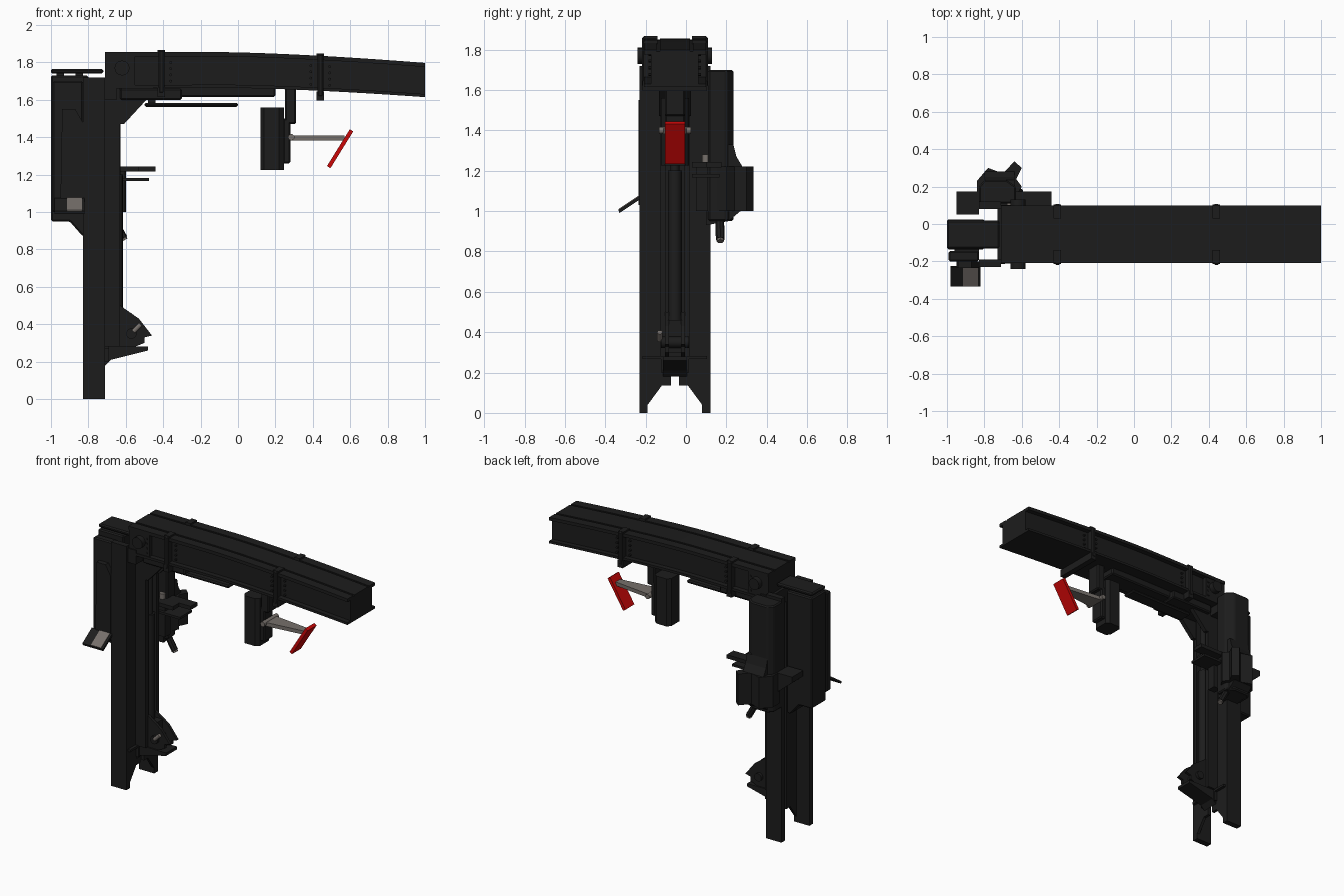
import bpy, bmesh
from mathutils import Vector

if "Cube" in bpy.data.objects:
    bpy.data.objects.remove(bpy.data.objects["Cube"], do_unlink=True)


def material(name, red, green, blue):
    mat = bpy.data.materials.new(name)
    mat.use_nodes = True
    mat.diffuse_color = (red, green, blue, 1)
    mat.node_tree.nodes["Principled BSDF"].inputs["Base Color"].default_value = (red, green, blue, 1)
    return mat


BLACK = material("charcoal black", .012, .012, .012)
RED = material("pad red", .6, .002, .002)
GREY = material("worn metal grey", .18, .16, .145)

# Shared planes of the frame: x of case, leg, web and front face, then centre y and column top
CASE, LEG, WEB, FACE, TIP = -1, -.83, -.71, -.63, 1
MID = -.055
TOP = 1.7
SOFT = .008
THIN = .02
SIDES = {"right": -1, "left": 1}


def finish(name, bm, mat, soft=False, smooth=False):
    bmesh.ops.recalc_face_normals(bm, faces=bm.faces)
    mesh = bpy.data.meshes.new(name)
    bm.to_mesh(mesh)
    bm.free()
    mesh.materials.append(mat)
    ob = bpy.data.objects.new(name, mesh)
    bpy.context.collection.objects.link(ob)
    if soft:
        bevel = ob.modifiers.new("edge", "BEVEL")
        bevel.width, bevel.segments = SOFT, 1
    if smooth:
        bpy.ops.object.select_all(action="DESELECT")
        ob.select_set(True)
        bpy.context.view_layer.objects.active = ob
        bpy.ops.object.shade_smooth_by_angle()


def prism(name, outline, axis, span, mat=BLACK, soft=False):
    """Extrude a flat outline along the named axis over a span."""
    index = "xyz".index(axis)
    bm = bmesh.new()
    rings = []
    for level in span:
        ring = []
        for point in outline:
            co = list(point)
            co.insert(index, level)
            ring.append(bm.verts.new(co))
        rings.append(ring)
        bm.faces.new(ring)
    start, end = rings
    for i in range(len(start)):
        bm.faces.new((start[i - 1], start[i], end[i], end[i - 1]))
    finish(name, bm, mat, soft)


def box(name, x, y, z, mat=BLACK, soft=False):
    outline = [(x[0], y[0]), (x[1], y[0]), (x[1], y[1]), (x[0], y[1])]
    prism(name, outline, "z", z, mat, soft)


def rod(name, start, end, radius, mat=BLACK, sides=16):
    start, end = Vector(start), Vector(end)
    run = end - start
    bm = bmesh.new()
    bmesh.ops.create_cone(bm, cap_ends=True, segments=sides, radius1=radius, radius2=radius, depth=run.length)
    bm.transform(run.to_track_quat("Z", "Y").to_matrix().to_4x4())
    bmesh.ops.translate(bm, vec=(start + end) / 2, verts=bm.verts)
    finish(name, bm, mat, smooth=True)


def around(centre, half):
    return centre - half, centre + half


def wide(half):
    return around(MID, half)


def beside(sign, near, far):
    """Span in y on one side of the frame, measured from its centre plane."""
    return sorted((MID + sign * near, MID + sign * far))


def top(x):
    """Height of the boom, level at first and then sagging to the tip."""
    return 1.855 - .05 * max(0, x + .1) ** 1.5


def band(name, upper, lower, y, start=WEB, end=TIP):
    """Strip of the boom between two fractions of its depth."""
    steps = 16
    xs = [start + (end - start) * i / steps for i in range(steps + 1)]
    line = lambda part: [(x, top(x) - part * (.195 - .007 * (x - WEB))) for x in xs]
    prism(name, line(upper) + line(lower)[::-1], "y", y)


# Half widths of the column and boom
OUTER, INNER = .176, .135
FLANGE, BODY = .153, .118

# Column: rear legs, chamfered cross plates, narrow front rails and gussets
for tag, sign in SIDES.items():
    box(f"{tag}_leg", (LEG, WEB), beside(sign, INNER, OUTER), (0, TOP + THIN))
    plate = [(OUTER, 0), (INNER, 0), (INNER, .04), (.065, INNER), (THIN, INNER), (THIN, TOP), (OUTER, TOP)]
    prism(f"{tag}_cross_plate", [(MID + sign * d, z) for d, z in plate], "x", (WEB - THIN, WEB))
    box(f"{tag}_front_rail", (WEB, FACE), beside(sign, .045, .075), (.28, TOP))
    gusset = [(FACE, 1.47), (FACE + THIN, 1.47), (-.49, 1.6), (-.49, 1.64), (FACE, 1.64)]
    prism(f"{tag}_gusset", gusset, "y", beside(sign, .05, .08))
box("column_web", (WEB, WEB + THIN), wide(.07), (.2, TOP))
box("column_cap", (WEB - THIN, FACE - THIN), wide(OUTER - THIN), (1.6, TOP))
rod("lift_cylinder", (FACE - THIN, MID, .32), (FACE - THIN, MID, 1.2), .034)
rod("lift_piston", (FACE - THIN, MID, 1.2), (FACE - THIN, MID, 1.6), .022)

# Boom: web box, flanges, centre rail and side fittings
band("boom_web", .05, .96, wide(BODY))
band("boom_top_flange", .03, .12, wide(FLANGE))
band("boom_bottom_flange", .91, 1, wide(FLANGE))
band("boom_top_rail", 0, .1, wide(.075))
for tag, sign in SIDES.items():
    band(f"{tag}_edge_rail", 0, .1, beside(sign, .09, FLANGE))
    band(f"{tag}_cheek", .1, .95, beside(sign, .1, .148), end=-.55)
    rod(f"{tag}_pivot_pin", (-.62, MID + sign * .1, 1.77), (-.62, MID + sign * .185, 1.77), .04)
    for x in (-.57, -.36, .39, .49):
        for row in range(4):
            z = top(x) - .055 - row / 30
            y = MID + sign * (FLANGE if x < -.5 else .13)
            rod(f"{tag}_bolt", (x, MID, z), (x, y, z), SOFT, sides=6)

# Clamps strapped around the boom
for x in (-.41, .44):
    z = top(x)
    for tag, sign in SIDES.items():
        box(f"{tag}_clamp", around(x, .016), beside(sign, .1, .163), (z - .22, z + .01), soft=True)
        box(f"{tag}_clamp_block", around(x, THIN), beside(sign, .085, FLANGE), around(z, .012))
    box("clamp_underside", around(x, THIN), wide(.16), (z - .24, z - .19))

# Parts slung below the boom
box("under_rail", (FACE, .2), wide(.07), (1.615, 1.67), soft=True)
box("under_block", (FACE, -.3), wide(.11), (1.6, 1.66), soft=True)
box("hand_strap", (-.5, 0), wide(.05), (1.562, 1.584), soft=True)
box("strap_mount", around(-.46, THIN), wide(.025), (1.575, 1.63))

# Hanging control head with padded arm
box("head_post", (.25, .31), wide(.05), (1.47, 1.67), soft=True)
half_head = [(.12, .045), (.14, .07), (.22, .07), (.245, .05)]
head = [(x, MID + y) for x, y in half_head] + [(x, MID - y) for x, y in half_head[::-1]]
prism("control_head", head, "z", (1.225, 1.56))
box("head_front", (.24, .28), wide(.05), (1.26, 1.5), soft=True)
rod("arm_hinge", (.285, MID - .08, 1.4), (.285, MID + .08, 1.4), .017, GREY)
arm = [(.28, MID - .06), (.57, MID - .025), (.57, MID + .025), (.28, MID + .06)]
prism("pad_arm", arm, "z", around(1.395, .013), GREY)
low, high, skin = Vector((.485, 1.24)), Vector((.607, 1.437)), Vector((.009, -.006))
prism("red_pad", [low - skin, low + skin, high + skin, high - skin], "y", wide(.05), RED)

# Foot bracket at the column base
shelf = [(WEB, .18), (-.68, .21), (-.48, .26), (-.48, .28), (WEB, .28)]
prism("foot_shelf", shelf, "y", wide(.06))
box("foot_plate", (WEB, WEB + THIN), wide(.16), around(.275, SOFT))
jaw = [(FACE, .5), (-.53, .43), (-.46, .34), (-.5, .33), (-.5, .3), (-.55, .28), (FACE, .28)]
for tag, sign in SIDES.items():
    prism(f"{tag}_foot_jaw", jaw, "y", beside(sign, .03, .05))
box("foot_core", (-.66, -.57), wide(.035), (.3, .46))
rod("foot_axle", (-.57, MID - .07, .35), (-.57, MID + .07, .35), .028)
rod("foot_latch", (-.56, MID - .075, .36), (-.52, MID - .075, .4), .013, GREY)

# Rear equipment case with its top handle
floor = .95
case = [(CASE, floor), (-.9, floor), (LEG, .87), (-.8, .87), (-.8, 1.73), (CASE, 1.73)]
prism("rear_case", case, "y", wide(.08), soft=True)
box("case_handle", (CASE, -.72), wide(.075), (1.74, 1.765), soft=True)
for x in (-.95, -.85):
    box("handle_mount", around(x, THIN), wide(.03), (TOP, 1.75))

# Slim side panel and its tilted pedal
box("side_panel", (CASE + SOFT, LEG), (-.2, -.145), (1, TOP), soft=True)
cover = [(-.95, 1.03), (LEG, 1.03), (LEG, 1.48), (-.87, 1.55), (-.94, 1.55)]
prism("side_panel_cover", cover, "y", (-.235, -.2))
box("panel_bracket", (-.96, LEG), (-.17, -.13), (1.05, 1.5))
pedal = [(-.23, 1.075), (-.335, 1.005), (-.33, .99), (-.225, 1.06)]
prism("side_pedal", pedal, "x", (-.98, -.82))
lift = THIN / 4
prism("pedal_tread", [(y, z + lift) for y, z in pedal], "x", (-.915, -.835), GREY)

# Left side housing: tall shell with a flared lobe below
shell = [(LEG, .11), (LEG, .2), (-.8, .235), (-.68, .235), (FACE, .2), (FACE, .11)]
prism("housing_shell", shell, "z", (floor, TOP), soft=True)
lobe = [(-.84, .15), (-.84, .23), (-.78, .3), (-.7, .27), (-.64, .335), (-.6, .3), (FACE, .24), (-.6, .2), (FACE, .15)]
prism("housing_lobe", lobe, "z", (1, 1.22))
shoulder = [(.18, 1.22), (.28, 1.22), (.25, 1.27), (.235, 1.33), (.18, 1.33)]
prism("lobe_shoulder", shoulder, "x", (-.8, -.64))
prism("lobe_base", [(.1, .93), (.21, floor), (.27, 1), (.1, 1)], "x", (-.8, -.65))
wing = [(-.95, 1.22), (LEG, 1.22), (LEG, 1.08), (-.95, 1.18)]
prism("housing_wing", wing, "y", (.05, .175))

# Shelves, knob and lever on the column front
box("upper_shelf", (WEB, -.53), (.03, .12), around(1.23, SOFT + lift))
box("upper_shelf_end", (FACE, -.44), (.1, .175), around(1.23, SOFT + lift))
box("lower_shelf", (WEB, -.475), (.03, .165), around(1.175, SOFT))
box("shelf_block", (-.66, -.605), (.05, .11), (1, 1.22))
rod("shelf_knob", (-.66, .1, 1.23), (-.66, .1, 1.28), THIN, GREY)
rod("lever", (-.69, .165, 1), (-.612, .17, .86), .022, sides=8)
rod("lever_tip", (-.612, .17, .86), (-.606, .17, .85), .018, GREY, 8)
